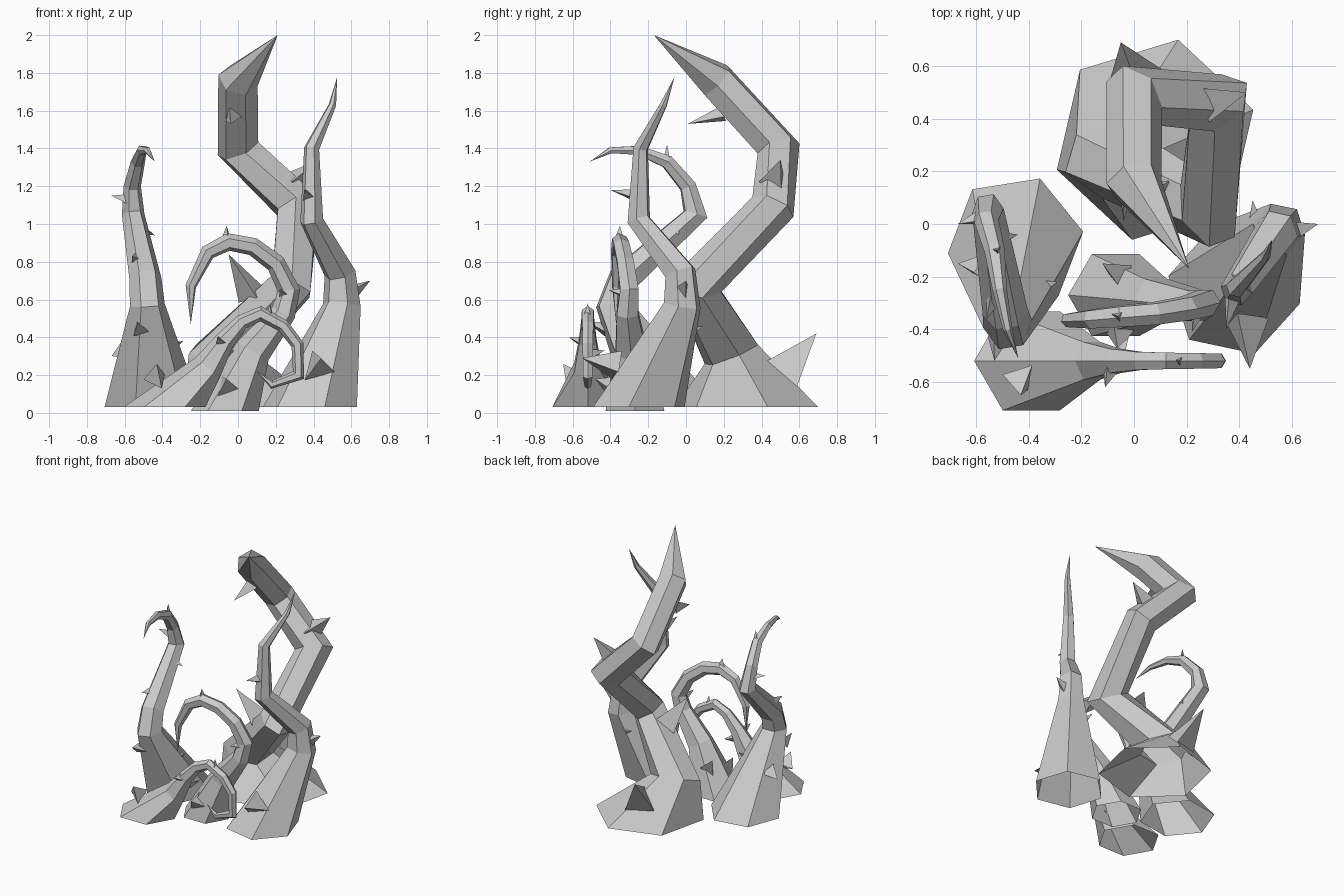
import bpy, bmesh, math
from mathutils import Vector


def vine(name, phase, rings, fat=1.0):
    """Six-sided tapering stalk, open below: rings are (x, y, z, radius), last one is the tip."""
    pts = [Vector(r[:3]) for r in rings]
    bm = bmesh.new()
    prev, prev_t = None, Vector((0, 0, 1))
    ref = Vector((math.cos(phase), math.sin(phase), 0))
    for i, p in enumerate(pts[:-1]):
        if i == 0:
            t, bend, stretch = Vector((0, 0, 1)), Vector((0, 0, 0)), 1
        else:
            a = (p - pts[i - 1]).normalized()
            b = (pts[i + 1] - p).normalized()
            t = (a + b).normalized()
            bend = b - a
            bend = bend.normalized() if bend.length > 1e-4 else Vector((0, 0, 0))
            stretch = min(1 / max(t.dot(a), 0.2), 1.35)
        ref = prev_t.rotation_difference(t) @ ref
        side = t.cross(ref)
        radius = rings[i][3] * (fat if i else 1)
        ring = []
        for k in range(6):
            ang = k * math.pi / 3
            o = (ref * math.cos(ang) + side * math.sin(ang)) * radius
            o += bend * o.dot(bend) * (stretch - 1)
            ring.append(bm.verts.new(p + o))
        if prev:
            for k in range(6):
                j = (k + 1) % 6
                bm.faces.new((prev[k], prev[j], ring[j], ring[k]))
        prev, prev_t = ring, t
    tip = bm.verts.new(pts[-1])
    for k in range(6):
        bm.faces.new((prev[k], prev[(k + 1) % 6], tip))
    finish(bm, name)


def thorns(name, spikes):
    """Three-sided open spikes: (base point, tip point, base radius)."""
    bm = bmesh.new()
    for base, tip, r in spikes:
        b, t = Vector(base), Vector(tip)
        d = (t - b).normalized()
        u = d.orthogonal().normalized()
        w = d.cross(u)
        tri = [bm.verts.new(b + (u * math.cos(a) + w * math.sin(a)) * r)
               for a in (0, math.tau / 3, 2 * math.tau / 3)]
        top = bm.verts.new(t)
        for k in range(3):
            bm.faces.new((tri[k], tri[(k + 1) % 3], top))
    finish(bm, name)


def finish(bm, name):
    me = bpy.data.meshes.new(name)
    bm.to_mesh(me)
    bm.free()
    bpy.context.collection.objects.link(bpy.data.objects.new(name, me))


# Thick zigzag vine at the back
vine("back_vine", math.radians(17), [
    (0.08, 0.32, 0.03, 0.39), (-0.08, 0.24, 0.31, 0.155), (0.28, 0.05, 0.67, 0.12),
    (0.32, 0.46, 1.09, 0.115), (0.0, 0.49, 1.40, 0.108), (0.0, 0.16, 1.76, 0.105),
    (0.21, -0.17, 2.0, 0)])
thorns("back_vine_thorns", [
    ((0.02, 0.50, 0.18), (-0.05, 0.69, 0.42), 0.13),
    ((0.08, 0.11, 0.62), (-0.05, 0.05, 0.84), 0.09),
    ((0.28, 0.47, 1.21), (0.43, 0.50, 1.34), 0.085),
    ((-0.03, 0.20, 1.58), (-0.04, 0.01, 1.53), 0.05)])

# Tall S-shaped vine on the right
vine("right_vine", math.radians(48), [
    (0.38, -0.25, 0.03, 0.255), (0.55, -0.02, 0.57, 0.09), (0.54, -0.03, 0.74, 0.075),
    (0.39, -0.25, 1.02, 0.055), (0.39, -0.24, 1.40, 0.036), (0.50, -0.12, 1.63, 0.018),
    (0.525, -0.06, 1.78, 0)], 1.12)
thorns("right_vine_thorns", [
    ((0.60, -0.02, 0.64), (0.70, 0.0, 0.70), 0.05),
    ((0.42, -0.36, 0.24), (0.44, -0.55, 0.29), 0.095),
    ((0.37, -0.28, 1.15), (0.35, -0.40, 1.18), 0.035),
    ((0.48, -0.06, 0.40), (0.45, 0.09, 0.46), 0.06)])

# Hooked vine on the left
vine("left_vine", math.radians(9), [
    (-0.45, -0.07, 0.03, 0.26), (-0.48, -0.38, 0.57, 0.085), (-0.49, -0.33, 0.71, 0.078),
    (-0.555, 0.05, 1.05, 0.055), (-0.56, 0.01, 1.20, 0.042), (-0.53, -0.10, 1.33, 0.035),
    (-0.51, -0.25, 1.39, 0.025), (-0.48, -0.40, 1.39, 0.016), (-0.44, -0.51, 1.33, 0)], 1.1)
thorns("left_vine_thorns", [
    ((-0.59, 0.02, 1.13), (-0.67, 0.0, 1.15), 0.03),
    ((-0.50, -0.05, 0.97), (-0.44, -0.04, 0.94), 0.025),
    ((-0.53, -0.26, 0.81), (-0.56, -0.36, 0.83), 0.045),
    ((-0.52, -0.42, 0.44), (-0.53, -0.52, 0.48), 0.05),
    ((-0.58, -0.17, 0.34), (-0.67, -0.15, 0.30), 0.06),
    ((-0.39, -0.24, 0.34), (-0.29, -0.22, 0.38), 0.05),
    ((-0.52, -0.10, 1.34), (-0.52, -0.10, 1.42), 0.022)])

# Arching vine in the middle
vine("middle_vine", 0, [
    (-0.07, -0.27, 0.01, 0.18), (0.08, -0.29, 0.33, 0.085), (0.24, -0.31, 0.53, 0.058),
    (0.27, -0.30, 0.65, 0.05), (0.20, -0.32, 0.79, 0.045), (0.08, -0.34, 0.88, 0.042),
    (-0.05, -0.35, 0.905, 0.04), (-0.16, -0.36, 0.85, 0.035), (-0.25, -0.365, 0.67, 0.025),
    (-0.25, -0.37, 0.47, 0)], 1.12)
thorns("middle_vine_thorns", [
    ((-0.06, -0.35, 0.92), (-0.06, -0.35, 0.99), 0.03),
    ((0.24, -0.33, 0.63), (0.22, -0.41, 0.65), 0.03),
    ((-0.06, -0.38, 0.13), (-0.06, -0.48, 0.18), 0.075),
    ((-0.05, -0.20, 0.20), (-0.12, -0.15, 0.30), 0.06)])

# Curled vine at the front
vine("front_vine", 0, [
    (-0.39, -0.52, 0.03, 0.217), (-0.16, -0.52, 0.24, 0.075), (-0.07, -0.52, 0.38, 0.048),
    (0.02, -0.52, 0.48, 0.036), (0.12, -0.52, 0.525, 0.033), (0.24, -0.52, 0.46, 0.031),
    (0.315, -0.52, 0.36, 0.029), (0.32, -0.52, 0.20, 0.026), (0.18, -0.52, 0.15, 0.018),
    (0.10, -0.52, 0.22, 0)], 1.1)
thorns("front_vine_thorns", [
    ((-0.43, -0.58, 0.17), (-0.43, -0.65, 0.26), 0.07),
    ((-0.09, -0.54, 0.37), (-0.11, -0.62, 0.40), 0.04),
    ((0.17, -0.52, 0.52), (0.17, -0.52, 0.58), 0.02),
    ((-0.06, -0.50, 0.32), (-0.02, -0.43, 0.33), 0.03)])
